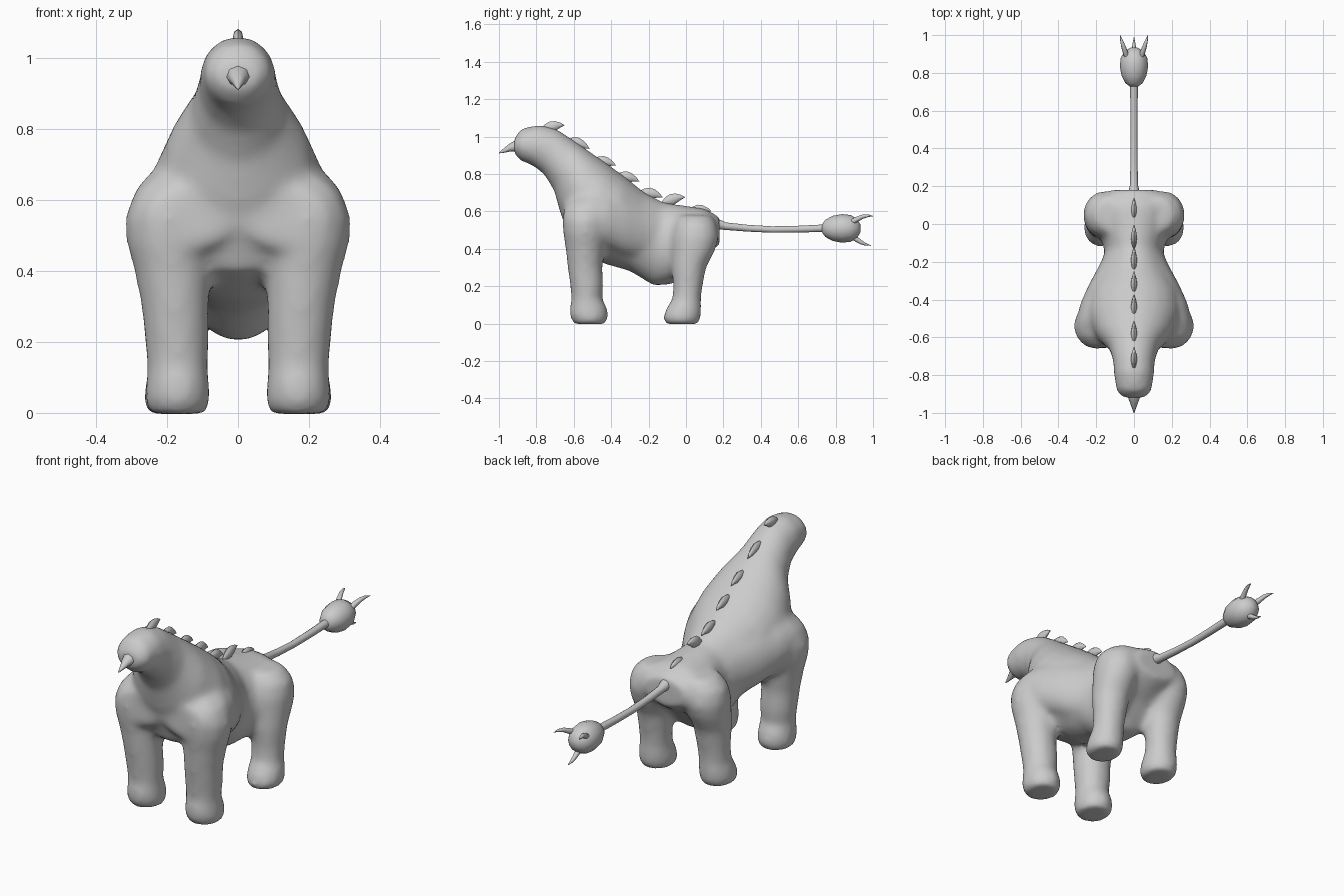
import bpy, bmesh
from math import cos, sin, pi
from mathutils import Vector

X = Vector((1, 0, 0))


def add_loft(bm, rings, n=16):
    """Closed loft; each ring is (centre, half-axis a, half-axis b)."""
    loops = [[bm.verts.new(c + a * cos(2 * pi * i / n) + b * sin(2 * pi * i / n))
              for i in range(n)] for c, a, b in rings]
    fs = []
    for p, q in zip(loops, loops[1:]):
        for i in range(n):
            j = (i + 1) % n
            fs.append(bm.faces.new((p[i], p[j], q[j], q[i])))
    fs += [bm.faces.new(loops[0][::-1]), bm.faces.new(loops[-1])]
    bmesh.ops.recalc_face_normals(bm, faces=fs)


def add_tube(bm, pts, n=10):
    """Tube along (x, y, z, half width, half height), square to the path."""
    cs = [Vector(p[:3]) for p in pts]
    rings = []
    for i, p in enumerate(pts):
        t = (cs[min(i + 1, len(cs) - 1)] - cs[max(i - 1, 0)]).normalized()
        side = (X - t * X.dot(t)).normalized()
        rings.append((cs[i], side * p[3], t.cross(side) * p[4]))
    add_loft(bm, rings, n)


def finish(name, bm, angle=1.0):
    me = bpy.data.meshes.new(name)
    bm.to_mesh(me)
    bm.free()
    ob = bpy.data.objects.new(name, me)
    bpy.context.collection.objects.link(ob)
    bpy.ops.object.select_all(action='DESELECT')
    ob.select_set(True)
    bpy.context.view_layer.objects.active = ob
    bpy.ops.object.shade_smooth_by_angle(angle=angle)
    return ob


# Head, neck and trunk: top y, top z, bottom y, bottom z, half width
trunk = [
    (-0.92, 0.99, -0.92, 0.91, 0.06), (-0.88, 1.045, -0.885, 0.87, 0.094),
    (-0.78, 1.064, -0.82, 0.845, 0.106), (-0.69, 1.04, -0.757, 0.795, 0.111),
    (-0.60, 0.98, -0.705, 0.71, 0.133), (-0.50, 0.91, -0.675, 0.60, 0.195),
    (-0.40, 0.84, -0.60, 0.40, 0.25), (-0.32, 0.78, -0.44, 0.32, 0.245),
    (-0.22, 0.70, -0.30, 0.28, 0.185), (-0.12, 0.648, -0.17, 0.20, 0.155),
    (0.00, 0.63, -0.05, 0.215, 0.19), (0.10, 0.615, 0.06, 0.34, 0.20),
    (0.18, 0.57, 0.18, 0.42, 0.12)]
# Shoulders and chest: x, y, z, half width, half height
shoulder = [
    (0.06, -0.12, 0.47, 0.08, 0.13), (0.085, -0.22, 0.49, 0.10, 0.15),
    (0.115, -0.32, 0.52, 0.125, 0.165), (0.155, -0.42, 0.55, 0.13, 0.15),
    (0.17, -0.51, 0.56, 0.135, 0.145), (0.155, -0.60, 0.55, 0.145, 0.13),
    (0.13, -0.655, 0.55, 0.12, 0.08)]
# Legs: z, x, y, half width, half depth
front_leg = [
    (0.63, 0.18, -0.53, 0.11, 0.11),
    (0.55, 0.197, -0.54, 0.123, 0.122), (0.48, 0.195, -0.54, 0.12, 0.117),
    (0.40, 0.185, -0.54, 0.108, 0.105), (0.30, 0.177, -0.54, 0.096, 0.094),
    (0.20, 0.172, -0.53, 0.092, 0.090), (0.13, 0.17, -0.53, 0.086, 0.083),
    (0.085, 0.17, -0.522, 0.09, 0.102), (0.035, 0.17, -0.518, 0.094, 0.104),
    (-0.003, 0.17, -0.515, 0.080, 0.085)]
hind_leg = [
    (0.58, 0.11, 0.05, 0.09, 0.09), (0.53, 0.14, 0.05, 0.115, 0.115),
    (0.46, 0.155, 0.05, 0.116, 0.128), (0.39, 0.163, 0.04, 0.105, 0.117),
    (0.30, 0.167, 0.015, 0.094, 0.094), (0.20, 0.17, 0.01, 0.084, 0.080),
    (0.13, 0.172, 0.003, 0.08, 0.078), (0.08, 0.175, -0.012, 0.088, 0.096),
    (0.03, 0.177, -0.022, 0.092, 0.102), (-0.003, 0.175, -0.022, 0.078, 0.088)]

bm = bmesh.new()
add_loft(bm, [(Vector((0, (ty + by) / 2, (tz + bz) / 2)), X * w,
               Vector((0, (ty - by) / 2, (tz - bz) / 2)))
              for ty, tz, by, bz, w in trunk], 24)
for s in (1, -1):
    add_loft(bm, [(Vector((s * x, y, z)), X * rx, Vector((0, 0, rz)))
                  for x, y, z, rx, rz in shoulder], 20)
    for leg in (front_leg, hind_leg):
        add_loft(bm, [(Vector((s * x, y, z)), X * rx, Vector((0, ry, 0)))
                      for z, x, y, rx, ry in leg])
body = finish("body", bm)
rm = body.modifiers.new("blend", 'REMESH')
rm.mode, rm.voxel_size, rm.use_smooth_shade = 'VOXEL', 0.015, True
sm = body.modifiers.new("soften", 'SMOOTH')
sm.factor, sm.iterations = 0.5, 16

# Beak
bm = bmesh.new()
add_tube(bm, [(0, -0.87, 0.957, 0.040, 0.036), (0, -0.905, 0.951, 0.037, 0.031),
              (0, -0.945, 0.938, 0.022, 0.019), (0, -0.98, 0.921, 0.009, 0.009),
              (0, -1.0, 0.912, 0.002, 0.002)], 8)
finish("beak", bm)

# Narrow eyes
for s in (1, -1):
    bm = bmesh.new()
    add_tube(bm, [(s * 0.060, -0.893, 0.976, 0.004, 0.003),
                  (s * 0.066, -0.882, 0.977, 0.014, 0.006),
                  (s * 0.075, -0.855, 0.978, 0.014, 0.005)], 8)
    finish("eye", bm)

# Backswept thorns along the back: tip y, tip z, slope of the back there
for ty, tz, k in [(-0.65, 1.06, -0.1), (-0.515, 0.935, -0.75), (-0.375, 0.845, -0.6),
                  (-0.25, 0.76, -0.65), (-0.125, 0.675, -0.6), (-0.005, 0.675, -0.05),
                  (0.135, 0.602, -0.3)]:
    bm = bmesh.new()
    add_tube(bm, [(0, ty + d, tz + k * d * 0.85 + h, w, r) for d, h, w, r in
                  [(-0.125, -0.035, 0.004, 0.004), (-0.10, -0.026, 0.012, 0.022),
                   (-0.07, -0.014, 0.016, 0.030), (-0.045, -0.005, 0.014, 0.024),
                   (-0.02, 0.0, 0.008, 0.012), (0, 0, 0.001, 0.001)]], 8)
    finish("back_thorn", bm)

# Tail
bm = bmesh.new()
add_tube(bm, [(0, y, z, r, r) for y, z, r in
              [(0.12, 0.54, 0.045), (0.165, 0.533, 0.03), (0.21, 0.521, 0.021),
               (0.33, 0.51, 0.019), (0.46, 0.503, 0.018), (0.6, 0.505, 0.019),
               (0.76, 0.511, 0.021)]])
finish("tail", bm)

# Tail ball
bm = bmesh.new()
add_tube(bm, [(0, y, 0.509, r, r * 1.02) for y, r in
              [(0.728, 0.022), (0.745, 0.045), (0.785, 0.066), (0.835, 0.075),
               (0.88, 0.07), (0.915, 0.050), (0.934, 0.018)]], 12)
finish("tail_ball", bm)

# Tail spikes: an upper pair and one below
upper = [(0.035, 0.875, 0.535, 0.015), (0.046, 0.91, 0.556, 0.014),
         (0.058, 0.945, 0.572, 0.011), (0.067, 0.975, 0.577, 0.007),
         (0.074, 1.0, 0.575, 0.001)]
lower = [(0, 0.87, 0.475, 0.015), (0, 0.905, 0.455, 0.014), (0, 0.935, 0.435, 0.011),
         (0, 0.96, 0.424, 0.007), (0, 0.988, 0.417, 0.001)]
for s, path in ((1, upper), (-1, upper), (1, lower)):
    bm = bmesh.new()
    add_tube(bm, [(s * x, y, z, r, r) for x, y, z, r in path], 8)
    finish("tail_spike", bm)
